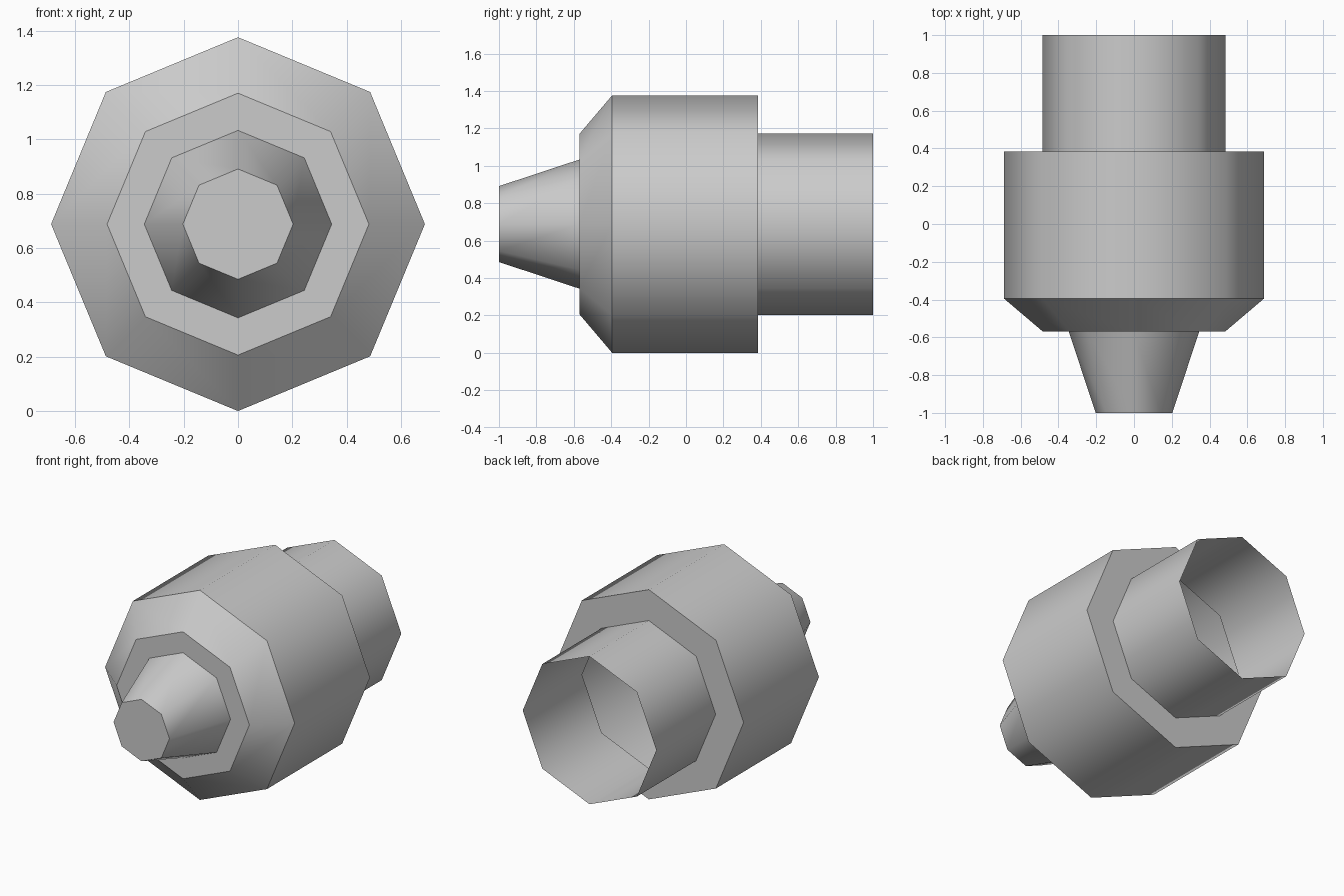
import bpy, bmesh, math

if "Cube" in bpy.data.objects:
    bpy.data.objects.remove(bpy.data.objects["Cube"])

SIDES = 8
CENTRE_Z = 0.688

grey = bpy.data.materials.new("plain grey")
grey.diffuse_color = (0.6, 0.6, 0.6, 1)
grey.use_nodes = True
grey.node_tree.nodes["Principled BSDF"].inputs["Base Color"].default_value = grey.diffuse_color


def turned_part(name, profile, cap_start=False):
    """Octagonal shell around the y axis from (y, radius) profile points."""
    bm = bmesh.new()
    rings = []
    for y, r in profile:
        rings.append([bm.verts.new((r * math.cos(i * math.tau / SIDES), y,
                                    CENTRE_Z + r * math.sin(i * math.tau / SIDES)))
                      for i in range(SIDES)])
    for a, b in zip(rings, rings[1:]):
        for i in range(SIDES):
            j = (i + 1) % SIDES
            bm.faces.new((a[i], b[i], b[j], a[j]))
    if cap_start:
        bm.faces.new(rings[0])
    for f in bm.faces:
        f.smooth = True
    # Rings around the axis stay crisp, the long edges are smooth
    for e in bm.edges:
        e.smooth = abs(e.verts[0].co.y - e.verts[1].co.y) > 1e-4
    # Flat rings have edges along the radius only, which are coplanar anyway
    bm.normal_update()
    mesh = bpy.data.meshes.new(name)
    bm.to_mesh(mesh)
    bm.free()
    mesh.materials.append(grey)
    obj = bpy.data.objects.new(name, mesh)
    bpy.context.collection.objects.link(obj)
    return obj


# Tapered nose with a flat closed tip
turned_part("nose_cone", [(-1.0, 0.203), (-0.57, 0.345)], cap_start=True)

# Hollow main housing: front ring, chamfer, barrel, rear ring
turned_part("housing", [(-0.57, 0.345), (-0.57, 0.482), (-0.395, 0.688),
                        (0.385, 0.688), (0.385, 0.485)])

# Open sleeve at the back
turned_part("rear_sleeve", [(0.385, 0.485), (1.0, 0.485)])
